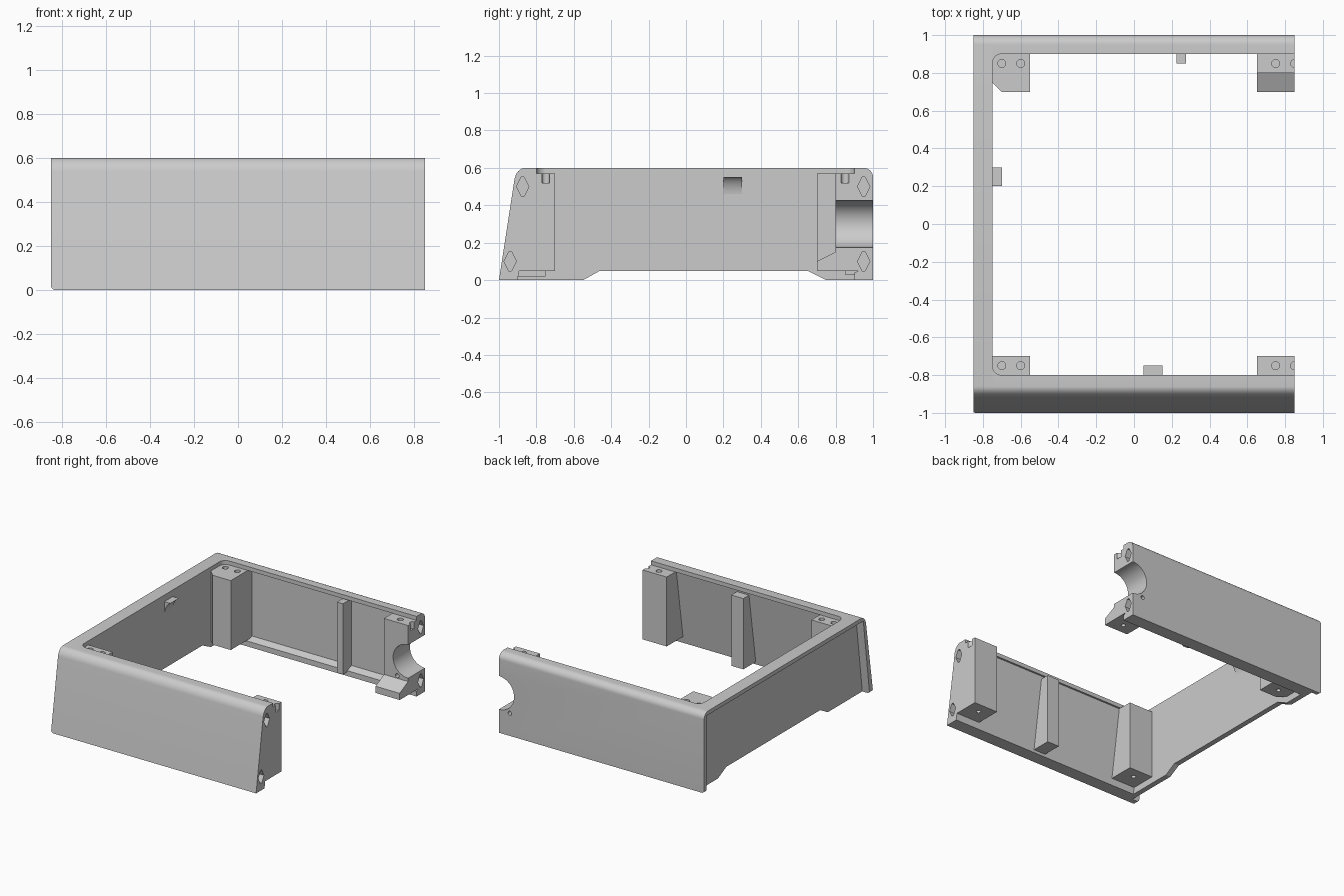
import bpy, bmesh, math
from mathutils import Vector

cube = bpy.data.objects.get("Cube")
if cube:
    bpy.data.objects.remove(cube, do_unlink=True)

grey = bpy.data.materials.new("light_grey")
grey.use_nodes = True
grey.diffuse_color = (0.6, 0.6, 0.6, 1)
grey.node_tree.nodes["Principled BSDF"].inputs["Base Color"].default_value = (0.6, 0.6, 0.6, 1)


def prism(name, points, axis, lo, hi):
    """Extrude a closed 2D profile along an axis: x takes (y, z), y takes (x, z), z takes (x, y)."""
    place = {"x": lambda p, t: (t, p[0], p[1]),
             "y": lambda p, t: (p[0], t, p[1]),
             "z": lambda p, t: (p[0], p[1], t)}[axis]
    bm = bmesh.new()
    base = bm.faces.new([bm.verts.new(place(p, lo)) for p in points])
    ext = bmesh.ops.extrude_face_region(bm, geom=[base])
    shift = Vector(place((0, 0), hi - lo))
    bmesh.ops.translate(bm, vec=shift, verts=[g for g in ext["geom"] if isinstance(g, bmesh.types.BMVert)])
    bmesh.ops.recalc_face_normals(bm, faces=bm.faces)
    mesh = bpy.data.meshes.new(name)
    bm.to_mesh(mesh)
    bm.free()
    mesh.materials.append(grey)
    obj = bpy.data.objects.new(name, mesh)
    bpy.context.collection.objects.link(obj)
    return obj


def rect(a0, a1, b0, b1):
    return [(a0, b0), (a1, b0), (a1, b1), (a0, b1)]


def circle(a, b, r, n=24):
    return [(a + r * math.cos(math.tau * i / n), b + r * math.sin(math.tau * i / n)) for i in range(n)]


def arc(start, corner, end, n=8):
    """Rounded corner as a rational quadratic curve."""
    pts = []
    for i in range(n + 1):
        t = i / n
        w = ((1 - t) ** 2, math.sqrt(2) * t * (1 - t), t * t)
        pts.append(tuple(sum(k * p[j] for k, p in zip(w, (start, corner, end))) / sum(w) for j in (0, 1)))
    return pts


def combine(obj, other, operation):
    mod = obj.modifiers.new("shape", "BOOLEAN")
    mod.operation, mod.solver, mod.object = operation, "EXACT", other
    bpy.ops.object.select_all(action="DESELECT")
    bpy.context.view_layer.objects.active = obj
    obj.select_set(True)
    bpy.ops.object.modifier_apply(modifier=mod.name)
    bpy.data.objects.remove(other, do_unlink=True)


def add(obj, *shape):
    combine(obj, prism("addition", *shape), "UNION")


def cut(obj, *shape):
    combine(obj, prism("cutter", *shape), "DIFFERENCE")


LEFT, INNER, OPEN = -0.85, -0.75, 0.85
front_round = arc((-0.917, 0.54), (-0.908, 0.6), (-0.86, 0.6))
back_round = arc((0.95, 0.6), (1, 0.6), (1, 0.55))

# Closed side wall with raised feet, a deep outer recess and rounded lower flange corners
side_wall = prism("side_wall", [(-1, 0)] + front_round + back_round +
                  [(1, 0), (0.75, 0), (0.65, 0.05), (-0.46, 0.05), (-0.55, 0)], "x", LEFT, INNER)
cut(side_wall, [(-0.965, -0.05), (-0.885, 0.57), (0.97, 0.57), (0.97, -0.05)], "x", -0.9, -0.79)
cut(side_wall, [(-0.9, -0.05), (-0.9, 0.02)] + arc((LEFT, 0.02), (LEFT, 0), (-0.83, 0)) + [(-0.83, -0.05)],
    "y", -1.1, 1.1)

# Catch with a hollow curved underside on the inside of the side wall
side_catch = prism("side_catch", [(INNER, 0.55)] + arc((-0.7, 0.55), (-0.745, 0.53), (INNER, 0.46)),
                   "y", 0.2, 0.3)

# Sloping front wall with a slightly overhanging rim
front_wall = prism("front_wall", [(-1, 0)] + front_round +
                   [(-0.8, 0.6), (-0.8, 0.57), (-0.814, 0.57), (-0.9, 0)], "x", INNER, OPEN)
front_post = [(-0.93, 0.05), (-0.7, 0.05), (-0.7, 0.57), (-0.85, 0.57)]
for x0, x1 in ((INNER, -0.55), (0.65, OPEN)):
    add(front_wall, front_post, "x", x0, x1)
add(front_wall, [(-0.93, 0.02), (-0.75, 0.02), (-0.75, 0.55), (-0.85, 0.55)], "x", 0.05, 0.15)

# Upright back wall, hollowed between its rim and its bottom ledge
back_wall = prism("back_wall", back_round + [(1, 0), (0.9, 0), (0.9, 0.04), (0.95, 0.06),
                  (0.95, 0.55), (0.9, 0.57), (0.9, 0.6)], "x", INNER, OPEN)
add(back_wall, [(INNER, 0.75), (-0.7, 0.7), (-0.55, 0.7), (-0.55, 0.97), (INNER, 0.97)], "z", 0.05, 0.57)
add(back_wall, [(0.97, 0.05), (0.7, 0.05), (0.7, 0.1), (0.8, 0.15), (0.8, 0.57), (0.97, 0.57)],
    "x", 0.65, OPEN)
add(back_wall, rect(0.85, 0.97, 0.03, 0.56), "x", 0.225, 0.275)

# Half-round opening and small pin hole in the back wall
cut(back_wall, circle(OPEN, 0.3, 0.125, 48), "y", 0.72, 1.1)
cut(back_wall, circle(0.76, 0.17, 0.015), "y", 0.72, 1.1)

# Screw holes in post tops and bottoms, diamond sockets in the open ends
for wall, y, sockets in ((front_wall, -0.75, ((-0.873, 0.5), (-0.94, 0.1))),
                         (back_wall, 0.85, ((0.95, 0.5), (0.95, 0.1)))):
    for x in (-0.7, -0.6, 0.75, OPEN):
        cut(wall, circle(x, y, 0.021), "z", 0.52, 0.7)
    for x in (-0.65, 0.75):
        cut(wall, circle(x, math.copysign(0.78, y), 0.016), "z", -0.1, 0.09)
    for a, b in sockets:
        cut(wall, [(a - 0.033, b), (a - 0.008, b - 0.05), (a + 0.008, b - 0.05),
                   (a + 0.033, b), (a + 0.008, b + 0.05), (a - 0.008, b + 0.05)], "x", 0.79, 0.9)

# Rounded inner corners of the top rim
for name, y, s in (("front_rim_corner", -0.8, 1), ("back_rim_corner", 0.9, -1)):
    prism(name, [(INNER, y)] + arc((-0.7, y), (INNER, y), (INNER, y + 0.05 * s)), "z", 0.56, 0.6)

# Smooth the curved faces, keep the edges crisp
bpy.ops.object.select_all(action="DESELECT")
for part in (side_wall, side_catch, front_wall, back_wall):
    part.select_set(True)
bpy.context.view_layer.objects.active = side_wall
bpy.ops.object.shade_smooth_by_angle(angle=math.radians(25))
